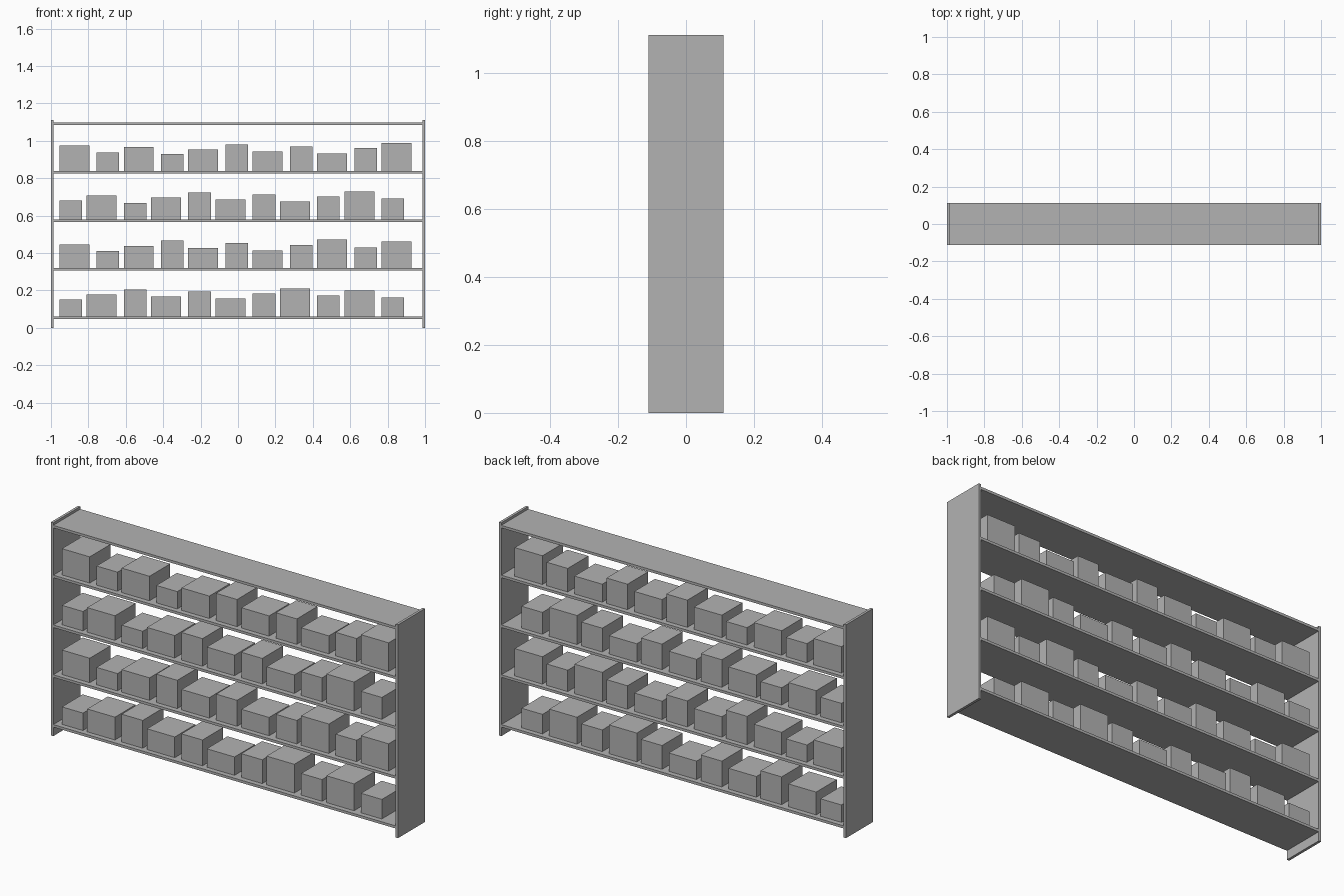
import bpy

if "Cube" in bpy.data.objects:
    bpy.data.objects.remove(bpy.data.objects["Cube"])

# one flat grey for the whole rack
grey = bpy.data.materials.new("neutral grey")
grey.diffuse_color = (0.45, 0.45, 0.45, 1)
grey.use_nodes = True
grey.node_tree.nodes["Principled BSDF"].inputs["Base Color"].default_value = grey.diffuse_color


def box(name, x0, x1, y0, y1, z0, z1):
    bpy.ops.mesh.primitive_cube_add(size=1, location=((x0 + x1) / 2, (y0 + y1) / 2, (z0 + z1) / 2))
    ob = bpy.context.object
    ob.name = name
    ob.scale = (x1 - x0, y1 - y0, z1 - z0)
    bpy.ops.object.transform_apply(location=False, rotation=False, scale=True)
    ob.data.materials.append(grey)
    return ob


HALF_DEPTH, HEIGHT, THICK = 0.111, 1.111, 0.0134
INNER = 1 - THICK

# side panels
box("left_side_panel", -1, -INNER, -HALF_DEPTH, HALF_DEPTH, 0, HEIGHT)
box("right_side_panel", INNER, 1, -HALF_DEPTH, HALF_DEPTH, 0, HEIGHT)

# four shelves and the top board
shelf_z = [0.0535 + 0.2594 * i for i in range(5)]
for i, z in enumerate(shelf_z):
    name = "top_board" if i == 4 else f"shelf_{i + 1}"
    box(name, -INNER, INNER, -HALF_DEPTH, HALF_DEPTH, z - THICK / 2, z + THICK / 2)

# top heights of the goods on each shelf, left to right
tops = [
    (0.151, 0.179, 0.205, 0.168, 0.195, 0.156, 0.184, 0.210, 0.173, 0.200, 0.162),
    (0.447, 0.410, 0.437, 0.467, 0.426, 0.455, 0.415, 0.442, 0.473, 0.431, 0.462),
    (0.680, 0.707, 0.669, 0.696, 0.723, 0.686, 0.712, 0.675, 0.703, 0.730, 0.693),
    (0.975, 0.938, 0.966, 0.929, 0.955, 0.980, 0.944, 0.971, 0.932, 0.961, 0.988),
]

# goods: narrow and wide boxes alternate, starting narrow on shelves 1 and 3
for row, heights in enumerate(tops):
    x = -0.955
    base = shelf_z[row] + THICK / 2
    for i, top in enumerate(heights):
        wide = (i + row) % 2 == 1
        w = 0.16 if wide else 0.121
        box(f"stock_box_{row + 1}_{i + 1}", x, x + w, -0.085, 0.085, base, top)
        x += w + (0.039 if wide else 0.0245)
